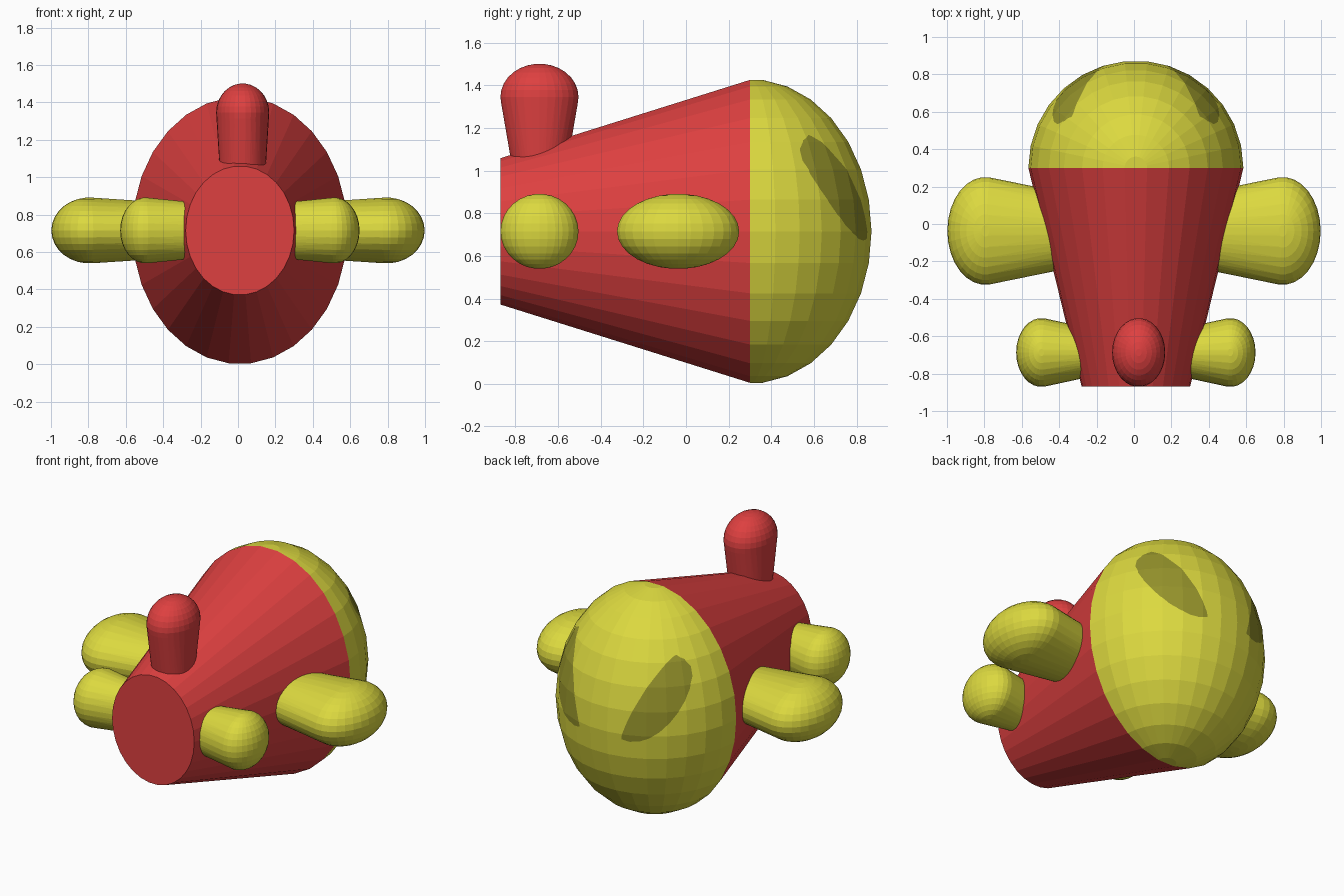
import bpy, bmesh, math
from mathutils import Vector

if "Cube" in bpy.data.objects:
    bpy.data.objects.remove(bpy.data.objects["Cube"])

SIDES = 30
CX, CZ, SEAM = 0.01, 0.715, 0.30   # body axis and the seam between cone and dome


def material(name, colour):
    m = bpy.data.materials.new(name)
    m.diffuse_color = (*colour, 1)
    m.use_nodes = True
    m.node_tree.nodes["Principled BSDF"].inputs["Base Color"].default_value = m.diffuse_color
    return m


RED = material("red", (0.73, 0.051, 0.051))
YELLOW = material("yellow", (0.716, 0.694, 0.05))
OLIVE = material("dark olive", (0.30, 0.29, 0.024))


def finish(bm, name, *mats):
    bmesh.ops.recalc_face_normals(bm, faces=bm.faces[:])
    mesh = bpy.data.meshes.new(name)
    bm.to_mesh(mesh)
    bm.free()
    for m in mats:
        mesh.materials.append(m)
    obj = bpy.data.objects.new(name, mesh)
    bpy.context.collection.objects.link(obj)
    return obj


def ellipse(centre, u, v):
    """Ring of points around centre, spanned by the half-axes u and v."""
    turns = [2 * math.pi * i / SIDES for i in range(SIDES)]
    return [Vector(centre) + Vector(u) * math.cos(t) + Vector(v) * math.sin(t) for t in turns]


def ellipsoid(centre, r):
    """Stacked rings every 12 degrees with small flat poles."""
    pts = []
    for lat in range(-84, 85, 12):
        c, s = math.cos(math.radians(lat)), math.sin(math.radians(lat))
        pts += ellipse(Vector(centre) + Vector((0, 0, r[2] * s)), (r[0] * c, 0, 0), (0, r[1] * c, 0))
    return pts


def hull(name, points, mat):
    bm = bmesh.new()
    for p in points:
        bm.verts.new(p)
    res = bmesh.ops.convex_hull(bm, input=bm.verts[:])
    loose = {g for g in res["geom_interior"] + res["geom_unused"] if isinstance(g, bmesh.types.BMVert)}
    bmesh.ops.delete(bm, geom=list(loose), context='VERTS')
    bmesh.ops.dissolve_limit(bm, angle_limit=0.002, verts=bm.verts[:], edges=bm.edges[:])
    return finish(bm, name, mat)


# Tapered body
bm = bmesh.new()
rings = [[bm.verts.new(p) for p in ellipse((CX, y, CZ), (rx, 0, 0), (0, 0, rz))]
         for y, rx, rz in ((-0.87, 0.29, 0.345), (SEAM, 0.575, 0.714))]
for i in range(SIDES):
    j = (i + 1) % SIDES
    bm.faces.new((rings[0][i], rings[0][j], rings[1][j], rings[1][i]))
for ring in rings:
    bm.faces.new(ring)
finish(bm, "body", RED)

# Rounded nose dome: half of a banded ellipsoid
bm = bmesh.new()
verts = [bm.verts.new(p) for p in ellipsoid((CX, SEAM, CZ), (0.575, 0.573, 0.714))]
bands = [verts[k:k + SIDES] for k in range(0, len(verts), SIDES)]
for a, b in zip(bands, bands[1:]):
    for i in range(SIDES):
        j = (i + 1) % SIDES
        bm.faces.new((a[i], a[j], b[j], b[i]))
bm.faces.new(bands[0])
bm.faces.new(bands[-1])
bmesh.ops.bisect_plane(bm, geom=bm.verts[:] + bm.edges[:] + bm.faces[:], dist=1e-5,
                       plane_co=(0, SEAM, 0), plane_no=(0, 1, 0), clear_inner=True)

# Slanted eyes: a D-shaped outline cut into the dome faces
along, out = Vector((0.371, 0, 0.928)), Vector((0.928, 0, -0.371))
middle = Vector((0.245, 0, 0.21))
outline = []
for i in range(24):
    t = 2 * math.pi * i / 24
    bulge = 0.19 if math.sin(t) > 0 else 0.015
    outline.append(middle + along * 0.262 * math.cos(t) + out * bulge * math.sin(t))
for side in (-1, 1):
    pts = [Vector((CX + side * p.x, 0, CZ + p.z)) for p in outline]
    centre = sum(pts, Vector()) / len(pts)
    planes = []

    def inside():
        return [f for f in bm.faces if f.calc_center_median().y > SEAM + 0.02
                and all((f.calc_center_median() - c).dot(n) < 0 for c, n in planes)]

    for p, q in zip(pts, pts[1:] + pts[:1]):
        n = (q - p).cross(Vector((0, 1, 0))).normalized()
        if (centre - p).dot(n) > 0:
            n = -n
        faces = inside()
        edges = {e for f in faces for e in f.edges}
        corners = {v for f in faces for v in f.verts}
        bmesh.ops.bisect_plane(bm, geom=faces + list(edges) + list(corners), dist=1e-5,
                               plane_co=p, plane_no=n)
        planes.append((p, n))
    for f in inside():
        f.material_index = 1
finish(bm, "dome", YELLOW, OLIVE)

# Side fins: ring inside the body hulled to a rounded tip
for side, label in ((-1, "left"), (1, "right")):
    hull(label + "_large_fin",
         ellipse((side * 0.35, -0.037, CZ), (0, 0.2, 0), (0, 0, 0.148))
         + ellipsoid((side * 0.795, -0.037, CZ), (0.203, 0.288, 0.176)), YELLOW)
    hull(label + "_small_fin",
         ellipse((CX + side * 0.2, -0.687, CZ), (0, 0.12, 0), (0, 0, 0.146))
         + ellipsoid((CX + side * 0.505, -0.687, CZ), (0.135, 0.184, 0.176)), YELLOW)

# Upright fin on top
hull("top_fin", ellipse((0.025, -0.687, 0.95), (0.117, 0, 0), (0, 0.117, 0))
     + ellipsoid((0.025, -0.687, 1.345), (0.142, 0.184, 0.156)), RED)
